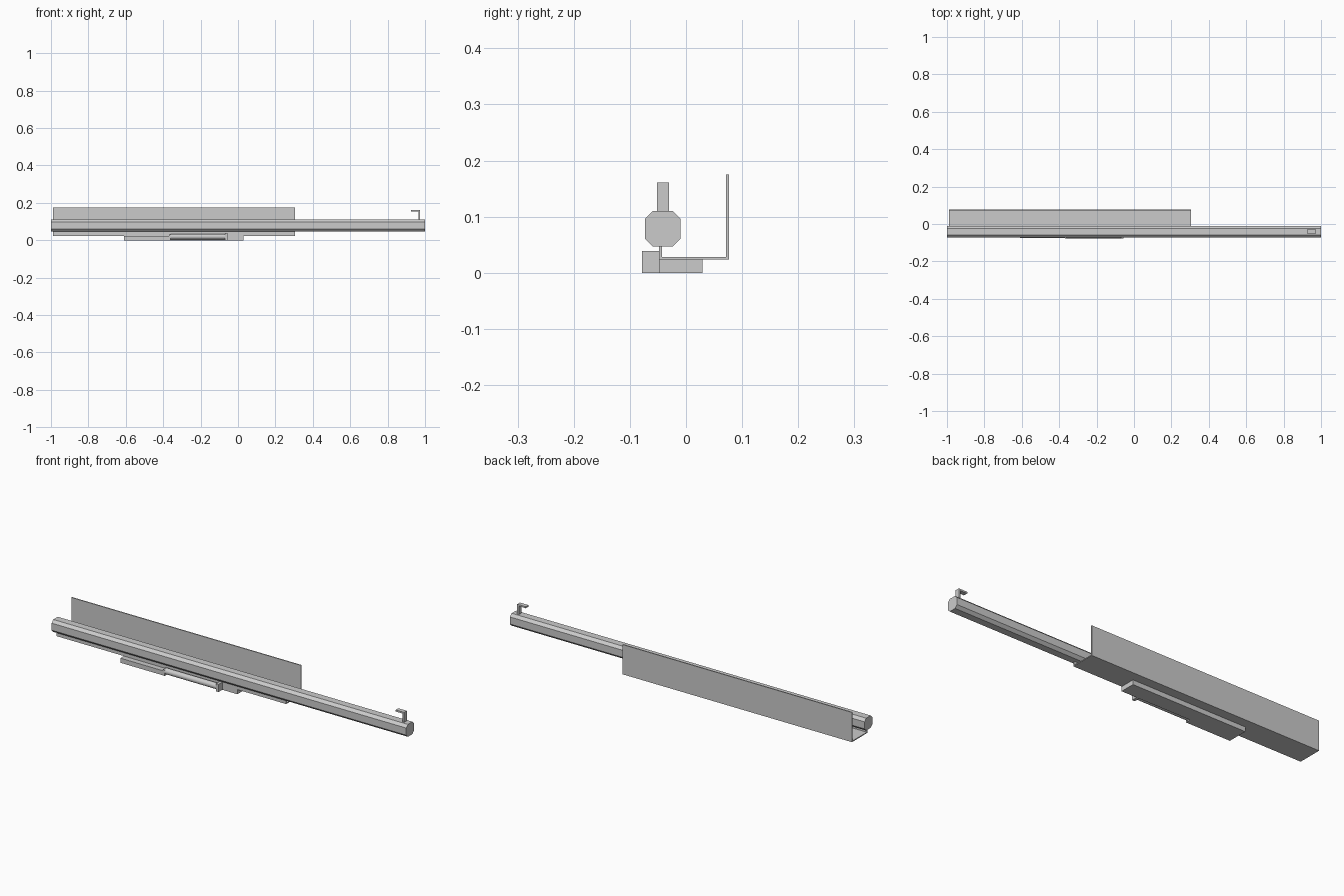
import bpy, bmesh, math

if "Cube" in bpy.data.objects:
    bpy.data.objects.remove(bpy.data.objects["Cube"])


def finish(name, bm):
    bmesh.ops.recalc_face_normals(bm, faces=bm.faces)
    me = bpy.data.meshes.new(name)
    bm.to_mesh(me)
    bm.free()
    ob = bpy.data.objects.new(name, me)
    bpy.context.collection.objects.link(ob)
    return ob


def extrude(name, points, depth):
    """Extrude a closed loop of 3D points along the vector depth."""
    bm = bmesh.new()
    face = bm.faces.new([bm.verts.new(p) for p in points])
    res = bmesh.ops.extrude_face_region(bm, geom=[face], use_keep_orig=True)
    verts = [v for v in res["geom"] if isinstance(v, bmesh.types.BMVert)]
    bmesh.ops.translate(bm, verts=verts, vec=depth)
    return finish(name, bm)


def along_x(name, yz, x0, x1):
    return extrude(name, [(x0, y, z) for y, z in yz], (x1 - x0, 0, 0))


def rect(y0, y1, z0, z1):
    return [(y0, z0), (y1, z0), (y1, z1), (y0, z1)]


# Long beam with chamfered square section
cy, cz, h, c = -0.0415, 0.0785, 0.0315, 0.018
beam = [(cy + sx, cz + sz) for sx, sz in
        [(-c, -h), (c, -h), (h, -c), (h, c), (c, h), (-c, h), (-h, c), (-h, -c)]]
along_x("beam", beam, -1.0, 1.0)

# Folded sheet bracket: short front lip, floor, tall back wall
along_x("folded_bracket", [
    (-0.048, 0.0235), (0.077, 0.0235), (0.077, 0.175), (0.0715, 0.175),
    (0.0715, 0.0285), (-0.043, 0.0285), (-0.043, 0.049), (-0.048, 0.049)],
    -0.99, 0.305)

# Hooked tab on the far end of the beam
hook = [(0.964, 0.105), (0.973, 0.105), (0.973, 0.161),
        (0.925, 0.161), (0.925, 0.153), (0.964, 0.153)]
extrude("hook_tab", [(x, -0.052, z) for x, z in hook], (0, 0.022, 0))

# Base plate, notched at the front right
plate = [(-0.61, -0.076), (-0.365, -0.076), (-0.365, -0.048),
         (0.03, -0.048), (0.03, 0.029), (-0.61, 0.029)]
extrude("base_plate", [(x, y, 0) for x, y in plate], (0, 0, 0.0235))

# Holders at both ends of the roller
along_x("roller_holder_left", rect(-0.077, -0.047, 0.0, 0.031), -0.37, -0.36)
along_x("roller_holder_right", rect(-0.078, -0.047, 0.0, 0.039), -0.07, -0.055)

# Roller lying in the notch
r = 0.0148
ring = [(-0.0628 + r * math.cos(a), 0.0195 + r * math.sin(a))
        for a in (2 * math.pi * i / 32 for i in range(32))]
roller = along_x("roller", ring, -0.362, -0.068)
bpy.context.view_layer.objects.active = roller
roller.select_set(True)
bpy.ops.object.shade_smooth_by_angle()
